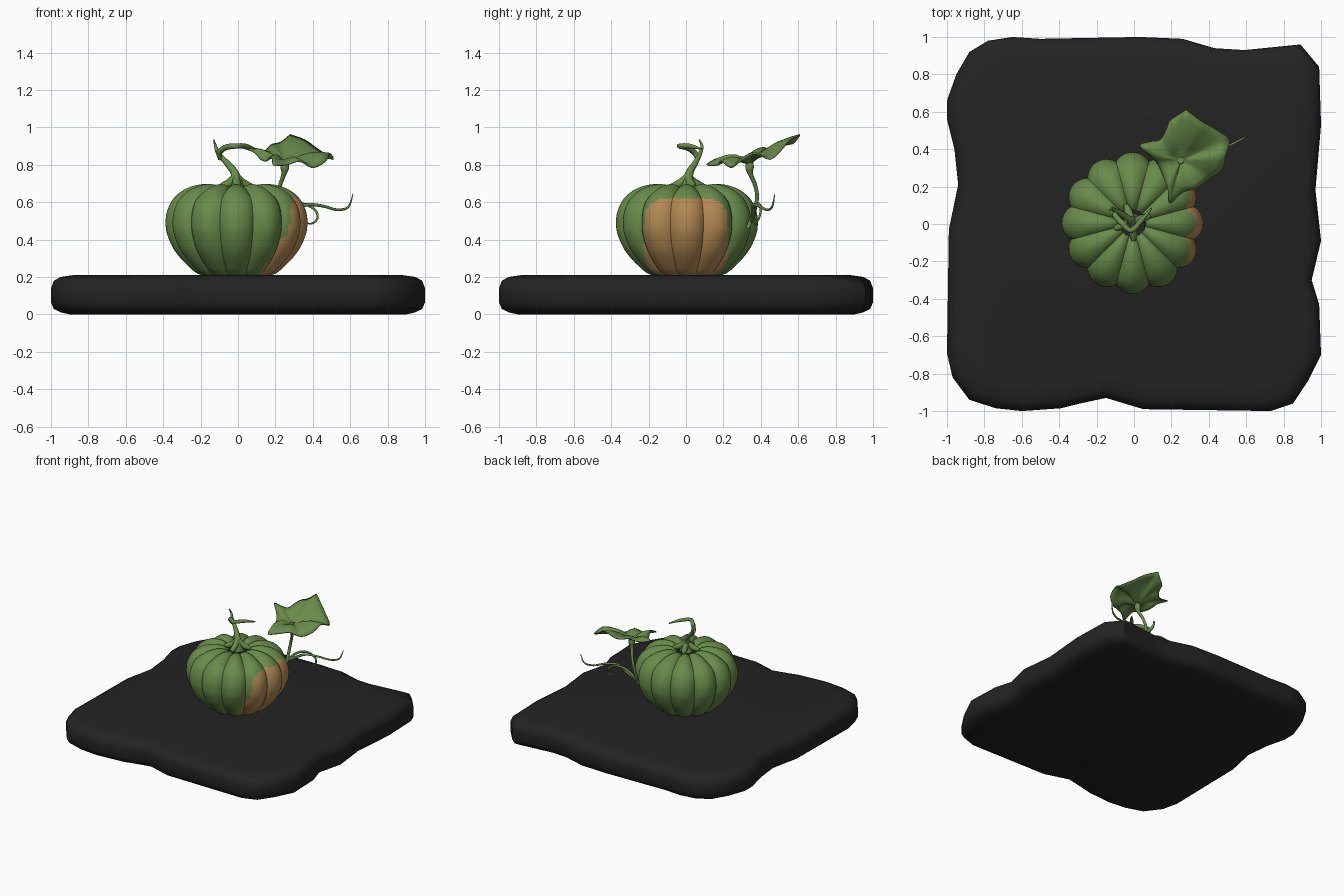
import bpy, bmesh, math
from mathutils import Vector

if "Cube" in bpy.data.objects:
    bpy.data.objects.remove(bpy.data.objects["Cube"])


def mat(name, c):
    m = bpy.data.materials.new(name)
    m.diffuse_color = (*c, 1)
    m.use_nodes = True
    m.node_tree.nodes["Principled BSDF"].inputs["Base Color"].default_value = m.diffuse_color
    return m


GREEN = mat("leaf green", (0.14, 0.26, 0.07))
ORANGE = mat("ripe orange", (0.45, 0.25, 0.085))
SOIL = mat("dark soil", (0.017, 0.017, 0.017))


def finish(name, bm, mats, angle=50):
    bmesh.ops.recalc_face_normals(bm, faces=bm.faces)
    me = bpy.data.meshes.new(name)
    bm.to_mesh(me)
    bm.free()
    ob = bpy.data.objects.new(name, me)
    bpy.context.collection.objects.link(ob)
    for m in mats:
        me.materials.append(m)
    bpy.ops.object.select_all(action='DESELECT')
    ob.select_set(True)
    bpy.context.view_layer.objects.active = ob
    bpy.ops.object.shade_smooth_by_angle(angle=math.radians(angle))
    return ob


def smooth_path(pts, n):
    """Catmull-Rom subdivision of a list of points."""
    P = [Vector(p) for p in pts]
    out = []
    for i in range(len(P) - 1):
        a, b, c, d = P[max(i - 1, 0)], P[i], P[i + 1], P[min(i + 2, len(P) - 1)]
        for k in range(n):
            t = k / n
            out.append(0.5 * (2 * b + (c - a) * t + (2 * a - 5 * b + 4 * c - d) * t * t
                              + (3 * b - a - 3 * c + d) * t ** 3))
    return out + [P[-1]]


def bridge(bm, rings, closed=True):
    for r0, r1 in zip(rings, rings[1:]):
        n = len(r0)
        for i in range(n):
            j = (i + 1) % n
            bm.faces.new((r0[i], r0[j], r1[j], r1[i]))


def tube(name, pts, sides=8, n=5):
    """Tapered tube through (x, y, z, radius) points."""
    path = smooth_path(pts, n)
    bm = bmesh.new()
    rings, u = [], Vector((0.31, 0.95, 0.1))
    for i, p in enumerate(path):
        d = (path[min(i + 1, len(path) - 1)].xyz - path[max(i - 1, 0)].xyz).normalized()
        u = (u - d * u.dot(d)).normalized()
        v = d.cross(u)
        rings.append([bm.verts.new(p.xyz + max(p.w, 0.002) * (
            u * math.cos(2 * math.pi * k / sides) + v * math.sin(2 * math.pi * k / sides)))
            for k in range(sides)])
    bridge(bm, rings)
    bm.faces.new(rings[0])
    bm.faces.new(rings[-1])
    return finish(name, bm, [GREEN])


# Soil slab: uneven outline, rounded rim
outline = [(-.78, .98), (-.65, 1), (-.5, .99), (.03, 1), (.26, .99), (.43, .94), (.59, .93), (.89, .96),
           (.99, .84), (1, .53), (.97, .18), (1, -.09), (.95, -.3), (.99, -.43), (1, -.7), (.93, -.84),
           (.85, -.96), (.73, -1), (.05, -.99), (-.15, -.93), (-.29, -.96), (-.39, -.985), (-.6, -1),
           (-.74, -.985), (-.88, -.94), (-.97, -.82), (-1, -.69), (-.99, -.03), (-.94, .21), (-.96, .4),
           (-1, .56), (-1, .66), (-.95, .8), (-.88, .92)]
bm = bmesh.new()
rings = [[bm.verts.new((x * s, y * s, z)) for x, y in outline] for s, z in
         [(.9, 0), (.95, .012), (.985, .03), (1, .065), (1, .14), (.985, .18), (.95, .2), (.88, .21)]]
bridge(bm, rings)
bm.faces.new(rings[0])
bm.faces.new(rings[-1])
finish("soil_slab", bm, [SOIL])

# Pumpkin body: twelve lobes, ripe patch on the +x side
profile = smooth_path([(.1, .195), (.2, .215), (.265, .265), (.33, .34), (.368, .42), (.379, .48), (.372, .55),
                       (.337, .62), (.275, .67), (.2, .694), (.14, .695), (.1, .683), (.075, .665)], 5)
CX, CY, SEG = -0.008, 0.005, 144
bm = bmesh.new()
rings = []
for r, z in profile:
    ring = []
    for k in range(SEG):
        a = 2 * math.pi * k / SEG
        groove = 1 - abs(math.cos(6 * a)) ** 0.8
        f = r * (1 - 0.10 * groove)
        dz = -0.022 * groove if z > .6 else 0
        dz *= min(1, (z - .6) / .07)
        ring.append(bm.verts.new((CX + f * math.cos(a), CY + f * math.sin(a), z + dz)))
    rings.append(ring)
bridge(bm, rings)
bm.faces.new(rings[0])
hollow = bm.faces.new(rings[-1])
for f in bm.faces:
    c = f.calc_center_median()
    if c.x > 0 and abs(c.y / .225) ** 4 + abs((c.z - .415) / .208) ** 4 < 1:
        f.material_index = 1
hollow.material_index = 2
finish("pumpkin", bm, [GREEN, ORANGE, SOIL])

# Stem with root-like prongs gripping the crown, and a curled cut end
tube("stem", [(-.01, .01, .66, .05), (-.01, .01, .71, .034), (-.02, .02, .76, .022), (-.06, .05, .81, .016),
              (-.105, .075, .86, .012), (-.12, .085, .9, .008), (-.13, .07, .935, .003)])
tube("stem_curl", [(-.095, .065, .83, .012), (-.1, .045, .865, .016), (-.065, .005, .893, .016),
                   (-.015, -.035, .9, .014), (.04, .02, .9, .013), (.095, .085, .885, .004)])
for i, deg in enumerate((20, 110, 200, 275)):
    c, s = math.cos(math.radians(deg)), math.sin(math.radians(deg))
    tube(f"stem_prong_{i + 1}", [(-.01 + c * d, .01 + s * d, z, r) for d, z, r in
                                 [(.0, .745, .018), (.03, .71, .022), (.065, .69, .022), (.1, .682, .012)]])

# Leaf: wavy sheet fanned around the leaf stalk
edge = [(.28, .61, .96), (.36, .55, .93), (.43, .51, .88), (.51, .45, .83), (.49, .37, .86), (.47, .29, .82),
        (.4, .24, .785), (.33, .19, .82), (.26, .17, .80), (.19, .11, .80), (.18, .19, .84), (.15, .27, .82),
        (.12, .33, .83), (.08, .37, .87), (.03, .42, .89), (.09, .44, .87), (.14, .45, .87), (.17, .5, .9),
        (.19, .55, .91), (.23, .58, .92)]
loop = smooth_path(edge + edge[:1], 3)[:-1]
hub = Vector((.25, .34, .8))
bm = bmesh.new()
rings = []
for s in (.12, .35, .6, .82, 1):
    ring = []
    for p in loop:
        q = hub.lerp(p, s)
        q.z += .03 * math.sin(math.pi * s)
        ring.append(bm.verts.new(q))
    rings.append(ring)
bridge(bm, rings)
bm.faces.new(rings[0])
leaf = finish("leaf", bm, [GREEN])
sol = leaf.modifiers.new("thickness", 'SOLIDIFY')
sol.thickness = 0.008
sol.offset = 0

# Leaf stalk and vine tendrils behind the pumpkin
tube("leaf_stalk", [(.2, .33, .46, .012), (.2, .36, .54, .012), (.205, .38, .62, .011), (.225, .37, .69, .011),
                    (.245, .345, .75, .014), (.25, .34, .785, .024), (.25, .34, .83, .018)])
tube("long_tendril", [(.2, .35, .5, .011), (.27, .36, .54, .01), (.36, .36, .585, .009), (.45, .39, .58, .008),
                      (.53, .43, .56, .007), (.59, .46, .575, .006), (.615, .475, .645, .002)])
tube("curled_tendril", [(.2, .35, .5, .01), (.27, .37, .57, .009), (.35, .39, .59, .008), (.41, .4, .56, .007),
                        (.425, .39, .515, .006), (.39, .37, .485, .005), (.34, .36, .5, .003)])
